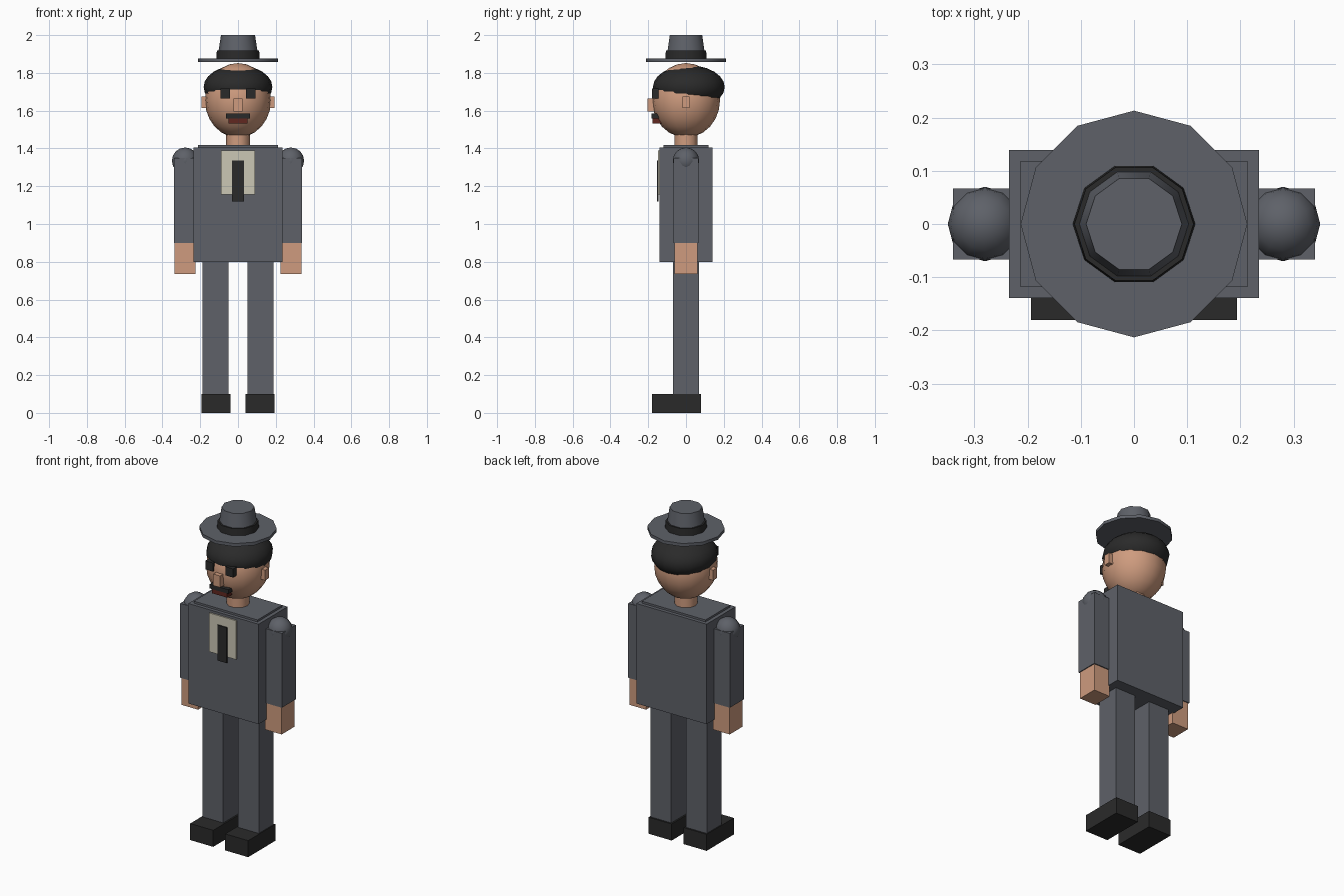
import bpy
import math

if "Cube" in bpy.data.objects:
    bpy.data.objects.remove(bpy.data.objects["Cube"], do_unlink=True)


def make_material(name, rgb):
    mat = bpy.data.materials.new(name)
    mat.use_nodes = True
    mat.diffuse_color = (*rgb, 1)
    bsdf = mat.node_tree.nodes["Principled BSDF"]
    bsdf.inputs["Base Color"].default_value = (*rgb, 1)
    bsdf.inputs["Roughness"].default_value = 0.8
    return mat


SUIT = make_material("suit grey", (0.112, 0.12, 0.14))
SKIN = make_material("skin", (0.62, 0.33, 0.21))
BLACK = make_material("soft black", (0.023, 0.023, 0.023))
SHIRT = make_material("cream shirt", (0.60, 0.57, 0.46))
LIP = make_material("dark red", (0.12, 0.02, 0.014))


def finish(name, mat, smooth=None):
    obj = bpy.context.object
    obj.name = obj.data.name = name
    obj.data.materials.append(mat)
    bpy.ops.object.transform_apply(location=False, rotation=True, scale=True)
    if smooth:
        bpy.ops.object.shade_smooth_by_angle(angle=math.radians(smooth))
    return obj


def box(name, mat, x, y, z):
    """Box from (low, high) pairs along each axis."""
    spans = (x, y, z)
    bpy.ops.mesh.primitive_cube_add(size=1, location=[(a + b) / 2 for a, b in spans])
    bpy.context.object.scale = [b - a for a, b in spans]
    return finish(name, mat)


def ball(name, mat, loc, radii, segments, rings):
    bpy.ops.mesh.primitive_uv_sphere_add(segments=segments, ring_count=rings, radius=1, location=loc)
    bpy.context.object.scale = radii
    return finish(name, mat, 60)


def drum(name, mat, sides, r_low, r_high, low, high, turn=0):
    bpy.ops.mesh.primitive_cone_add(vertices=sides, radius1=r_low, radius2=r_high, depth=high - low,
                                    location=(0, 0, (low + high) / 2), rotation=(0, 0, turn))
    return finish(name, mat, 40)


def mid(w):
    return (-w, w)


# Torso with collar plate, shirt front and tie
box("jacket", SUIT, mid(0.235), mid(0.139), (0.8, 1.405))
box("collar_plate", SUIT, mid(0.213), mid(0.118), (1.4, 1.417))
box("shirt_front", SHIRT, mid(0.09), (-0.147, -0.138), (1.155, 1.39))
box("tie", BLACK, mid(0.031), (-0.153, -0.145), (1.12, 1.335))

# Limbs on both sides
for side, s in (("left", 1), ("right", -1)):
    def span(a, b):
        return tuple(sorted((s * a, s * b)))

    box(side + "_leg", SUIT, span(0.05, 0.188), mid(0.07), (0.1, 0.8))
    box(side + "_shoe", BLACK, span(0.04, 0.194), (-0.18, 0.08), (0, 0.1))
    box(side + "_arm", SUIT, span(0.22, 0.34), mid(0.067), (0.9, 1.35))
    box(side + "_hand", SKIN, span(0.225, 0.335), mid(0.061), (0.735, 0.9))
    ball(side + "_shoulder", SUIT, (s * 0.28, 0, 1.335), (0.07, 0.07, 0.07), 12, 8)
    box(side + "_ear", SKIN, span(0.165, 0.194), mid(0.019), (1.613, 1.675))
    box(side + "_eye", BLACK, span(0.042, 0.093), (-0.18, -0.145), (1.665, 1.717))

# Neck, head and hair
drum("neck", SKIN, 10, 0.063, 0.063, 1.4, 1.5, math.radians(18))
ball("head", SKIN, (0, 0, 1.655), (0.175, 0.18, 0.197), 16, 12)
ball("hair", BLACK, (0, 0.015, 1.725), (0.182, 0.19, 0.115), 16, 12)

# Face
box("nose", SKIN, mid(0.023), (-0.204, -0.16), (1.595, 1.665))
box("moustache", BLACK, mid(0.063), (-0.182, -0.14), (1.559, 1.584))
box("mouth", LIP, mid(0.051), (-0.177, -0.13), (1.531, 1.559))

# Hat
drum("hat_brim", SUIT, 12, 0.213, 0.213, 1.857, 1.876)
drum("hat_band", BLACK, 10, 0.115, 0.112, 1.876, 1.918, math.radians(18))
drum("hat_crown", SUIT, 10, 0.11, 0.09, 1.87, 2.0, math.radians(18))
